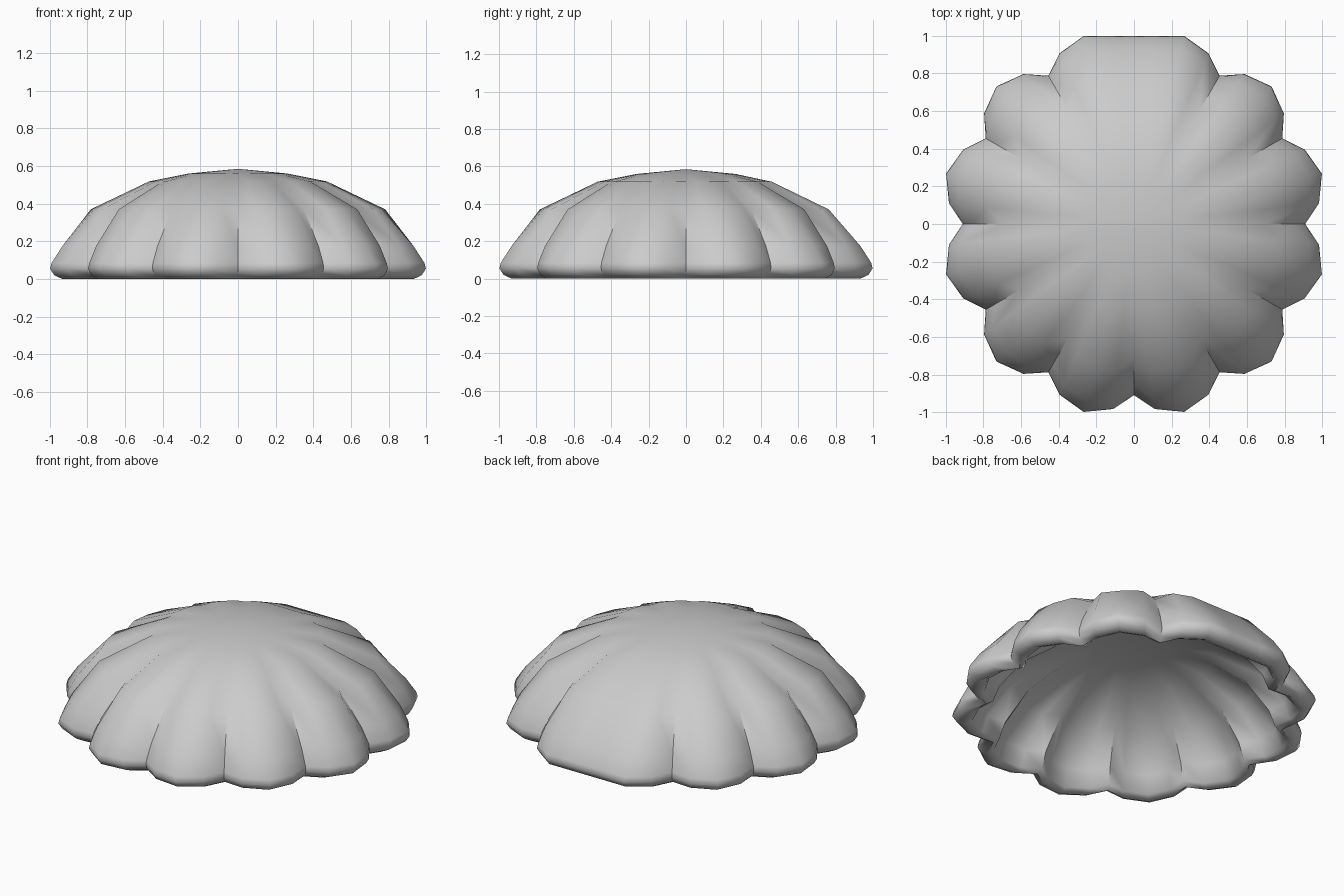
import bpy, bmesh
from math import radians, sin, cos

cube = bpy.data.objects.get("Cube")
if cube:
    bpy.data.objects.remove(cube)

# Colour
grey = bpy.data.materials.new("pale grey")
grey.use_nodes = True
grey.diffuse_color = (0.6, 0.6, 0.6, 1)
grey.node_tree.nodes["Principled BSDF"].inputs["Base Color"].default_value = (0.6, 0.6, 0.6, 1)

# Profile through the middle of a lobe: radius, height, dip at the notch, dip at the lobe's flank
profile = [
    (0.262, 0.56, 0, 0), (0.475, 0.518, 0.03, 0), (0.79, 0.37, 0.115, 0.005),
    (0.965, 0.175, 0.115, 0.03), (1.025, 0.085, 0.118, 0.043),         # outer skin
    (1.033, 0.055, 0.12, 0.043), (1.01, 0.02, 0.12, 0.043),
    (0.965, 0.0, 0.12, 0.043), (0.92, 0.02, 0.12, 0.043),              # rounded rim
    (0.88, 0.12, 0.12, 0.035), (0.725, 0.295, 0.12, 0.01),
    (0.445, 0.425, 0.03, 0), (0.24, 0.465, 0, 0),                      # hollow inside
]
LOBES = 12

bm = bmesh.new()
rings = []
for radius, height, notch, flank in profile:
    ring = []
    for lobe in range(LOBES):
        for offset, dip in ((-15, notch), (-8.6, flank), (0, 0), (8.6, flank)):
            angle = 15 + 30 * lobe + offset
            r = radius * (1 - dip)
            # The two back lobes are joined by a straight edge
            if abs(angle - 90) < 15 and notch > 0:
                r = radius * cos(radians(15)) / cos(radians(angle - 90))
            a = radians(angle)
            ring.append(bm.verts.new((r * cos(a), r * sin(a), height)))
    rings.append(ring)

# Skin between rings
n = len(rings[0])
for upper, lower in zip(rings, rings[1:]):
    for i in range(n):
        j = (i + 1) % n
        bm.faces.new((upper[i], lower[i], lower[j], upper[j]))

# Crown and hollow ceiling
for ring, height in ((rings[0], 0.585), (rings[-1], 0.485)):
    centre = bm.verts.new((0, 0, height))
    for i in range(n):
        bm.faces.new((centre, ring[i], ring[(i + 1) % n]))
bmesh.ops.recalc_face_normals(bm, faces=bm.faces)

mesh = bpy.data.meshes.new("scalloped_shell")
bm.to_mesh(mesh)
bm.free()
mesh.materials.append(grey)
shell = bpy.data.objects.new("scalloped_shell", mesh)
bpy.context.collection.objects.link(shell)

# Smooth lobes with sharp creases between them
bpy.context.view_layer.objects.active = shell
shell.select_set(True)
bpy.ops.object.shade_smooth_by_angle(angle=radians(55))
